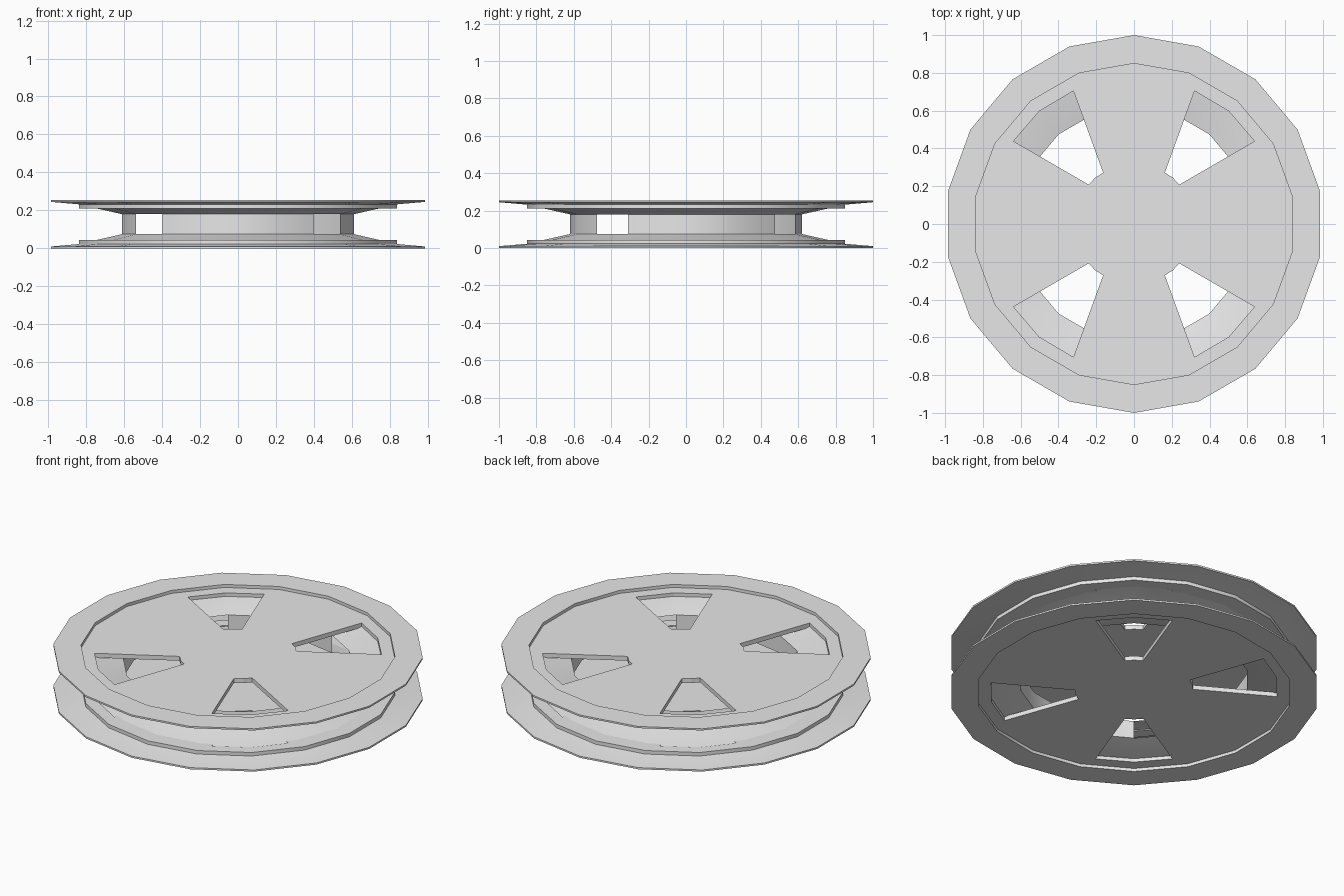
import bpy, bmesh
from math import radians, sin, cos

cube = bpy.data.objects.get("Cube")
if cube:
    bpy.data.objects.remove(cube, do_unlink=True)

SIDES = 18
STEP = 360 / SIDES
HEIGHT = 0.255
PLATE_THICK = 0.026
RECESS = 0.018

grey = bpy.data.materials.new("light grey")
grey.use_nodes = True
grey.diffuse_color = (0.8, 0.8, 0.8, 1)
grey.node_tree.nodes["Principled BSDF"].inputs["Base Color"].default_value = (0.8, 0.8, 0.8, 1)


def polar(r, deg):
    return r * cos(radians(deg)), r * sin(radians(deg))


def link(name, data):
    obj = bpy.data.objects.new(name, data)
    bpy.context.collection.objects.link(obj)
    data.materials.append(grey)
    return obj


def activate(obj):
    bpy.ops.object.select_all(action="DESELECT")
    obj.select_set(True)
    bpy.context.view_layer.objects.active = obj


# Spool shell: rim, flared flanges and drum; the profile is mirrored in height
upper = [(0.85, HEIGHT - RECESS - PLATE_THICK), (0.85, HEIGHT), (1, HEIGHT),
         (1, 0.245), (0.85, 0.232), (0.62, 0.18)]
profile = upper + [(r, HEIGHT - z) for r, z in reversed(upper)]
drum_span = len(upper) - 1
open_bays = (60, 140, 220, 320)

bm = bmesh.new()
rings = [[bm.verts.new((*polar(r, 90 + STEP * i), z)) for r, z in profile]
         for i in range(SIDES)]
for i in range(SIDES):
    a, b = rings[i], rings[(i + 1) % SIDES]
    bay = (90 + STEP * (i + 0.5)) % 360
    for j in range(len(profile) - 1):
        # Openings in the drum, one beside each cut-out
        if j == drum_span and any(abs(bay - o) < 1 for o in open_bays):
            continue
        bm.faces.new((a[j], a[j + 1], b[j + 1], b[j]))
mesh = bpy.data.meshes.new("spool_shell")
bm.normal_update()
# Make the drum wall face outwards
probe = max(bm.faces, key=lambda f: f.calc_center_median().xy.length)
if probe.normal.xy.dot(probe.calc_center_median().xy) < 0:
    bmesh.ops.reverse_faces(bm, faces=bm.faces)
bm.to_mesh(mesh)
bm.free()
shell = link("spool_shell", mesh)
activate(shell)
bpy.ops.object.shade_smooth_by_angle(angle=radians(30))


# Recessed side plates with four wedge cut-outs
def add_loop(curve, points):
    spline = curve.splines.new("POLY")
    spline.points.add(len(points) - 1)
    for p, (x, y) in zip(spline.points, points):
        p.co = (x, y, 0, 1)
    spline.use_cyclic_u = True


def side_plate(name, z):
    curve = bpy.data.curves.new(name, "CURVE")
    curve.dimensions = "2D"
    curve.fill_mode = "BOTH"
    curve.extrude = PLATE_THICK / 2
    add_loop(curve, [polar(0.85, 90 + STEP * i) for i in range(SIDES)])
    wedge = [(0.774, -15.5), (0.78, 0), (0.774, 15.5),
             (0.317, 9), (0.32, 0), (0.317, -9)]
    for axis in (50, 130, 230, 310):
        add_loop(curve, [polar(r, axis + d) for r, d in wedge])
    obj = link(name, curve)
    obj.location.z = z
    activate(obj)
    bpy.ops.object.convert(target="MESH")
    bpy.ops.object.shade_flat()


offset = RECESS + PLATE_THICK / 2
side_plate("bottom_plate", offset)
side_plate("top_plate", HEIGHT - offset)
